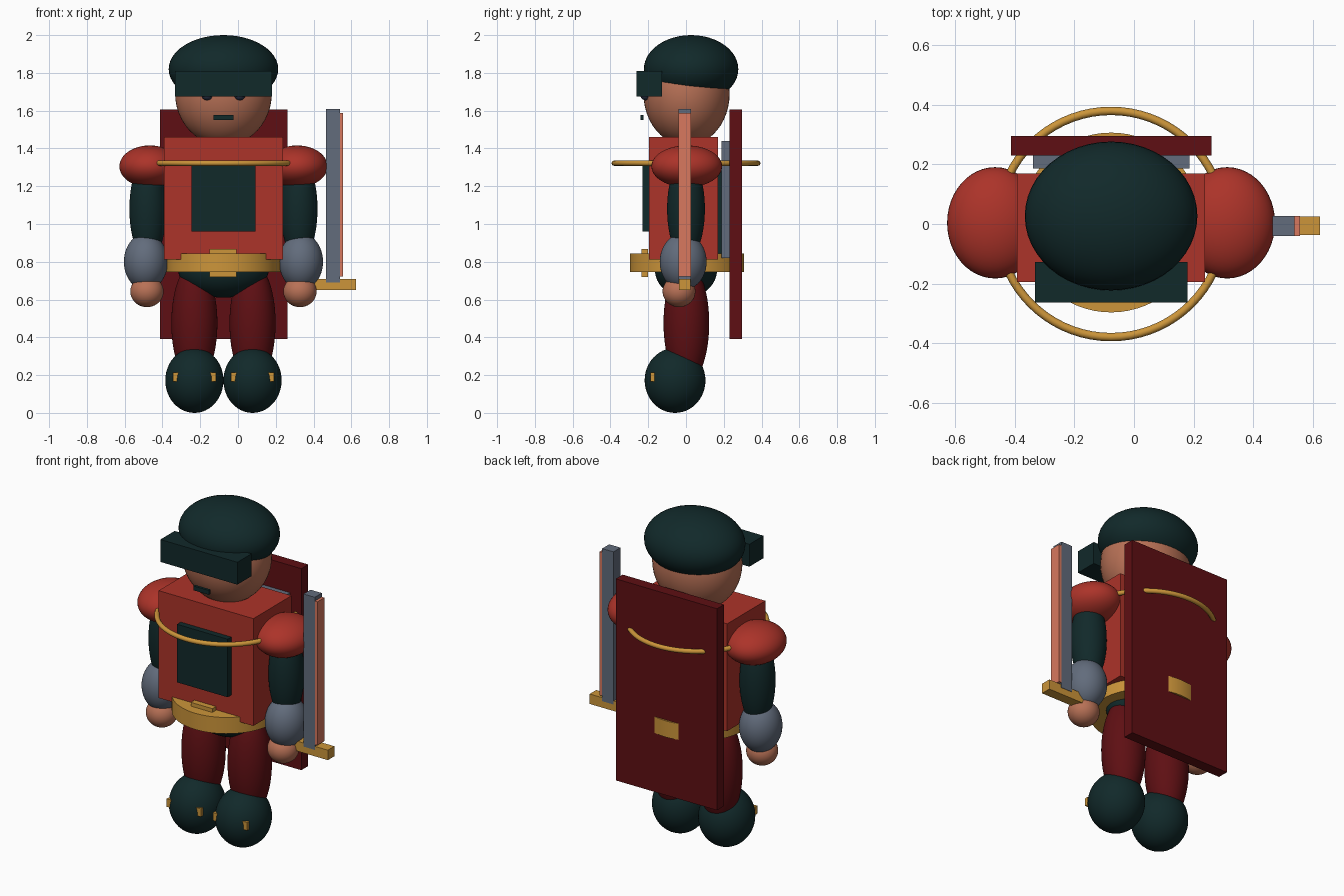
import bpy, math

if "Cube" in bpy.data.objects:
    bpy.data.objects.remove(bpy.data.objects["Cube"])

CX = -0.077  # body centre line


def material(name, rgb):
    m = bpy.data.materials.new(name)
    lin = [((c / 255 + 0.055) / 1.055) ** 2.4 for c in rgb]
    m.diffuse_color = (*lin, 1)
    m.use_nodes = True
    m.node_tree.nodes["Principled BSDF"].inputs["Base Color"].default_value = m.diffuse_color
    return m


RED = material("red", (172, 51, 41))
MAROON = material("maroon", (94, 15, 19))
TEAL = material("dark teal", (17, 41, 42))
GOLD = material("gold", (204, 149, 58))
SLATE = material("slate grey", (98, 108, 124))
SKIN = material("skin", (184, 113, 86))
CORAL = material("coral", (216, 120, 94))
NAVY = material("navy", (42, 52, 74))


def finish(name, mat, smooth=False):
    ob = bpy.context.object
    ob.name = name
    ob.data.materials.append(mat)
    bpy.ops.object.transform_apply(location=False, rotation=True, scale=True)
    if smooth:
        bpy.ops.object.shade_smooth_by_angle(angle=math.radians(40))
    return ob


def ball(name, mat, centre, radii):
    bpy.ops.mesh.primitive_uv_sphere_add(segments=48, ring_count=24, radius=1, location=centre)
    bpy.context.object.scale = radii
    return finish(name, mat, True)


def box(name, mat, x, y, z):
    """Box from (min, max) ranges."""
    r = (x, y, z)
    bpy.ops.mesh.primitive_cube_add(size=1, location=[(a + b) / 2 for a, b in r])
    bpy.context.object.scale = [b - a for a, b in r]
    return finish(name, mat)


# Head, hat and face
ball("head", SKIN, (CX, 0.003, 1.69), (0.256, 0.228, 0.275))
ball("hat", TEAL, (CX, 0.027, 1.82), (0.29, 0.25, 0.18))
box("visor", TEAL, (-0.333, 0.18), (-0.263, -0.128), (1.675, 1.81))
box("mouth", TEAL, (-0.13, -0.025), (-0.24, -0.224), (1.55, 1.576))

# Torso with chest and back plates
box("torso", RED, (-0.393, 0.239), (-0.195, 0.169), (0.813, 1.46))
box("chest_plate", TEAL, (-0.245, 0.092), (-0.23, -0.19), (0.96, 1.31))
box("back_plate", TEAL, (-0.245, 0.092), (0.16, 0.187), (0.84, 1.31))
box("backpack", SLATE, (-0.34, 0.186), (0.187, 0.235), (0.82, 1.44))
box("cape", MAROON, (-0.414, 0.261), (0.23, 0.296), (0.39, 1.605))

# Chest ring
bpy.ops.mesh.primitive_torus_add(location=(CX, 0, 1.322), major_radius=0.38,
                                 minor_radius=0.014, major_segments=72, minor_segments=12)
finish("chest_ring", GOLD, True)

# Belt, buckle and hips
bpy.ops.mesh.primitive_cylinder_add(vertices=64, radius=0.302, depth=0.098,
                                    location=(CX, 0.005, 0.795))
finish("belt", GOLD, True)
box("buckle", GOLD, (-0.15, -0.007), (-0.235, -0.2), (0.72, 0.867))
ball("hips", TEAL, (CX, 0.0, 0.76), (0.24, 0.165, 0.15))

# Paired parts, mirrored about the centre line
for side, s in (("left", -1), ("right", 1)):
    ball(side + "_eye", NAVY, (CX + s * 0.087, -0.215, 1.685), (0.03, 0.027, 0.03))
    ball(side + "_shoulder", RED, (CX + s * 0.39, 0.004, 1.305), (0.161, 0.187, 0.111))
    ball(side + "_upper_arm", TEAL, (CX + s * 0.4, 0.0, 1.08), (0.098, 0.1, 0.27))
    ball(side + "_forearm", SLATE, (CX + s * 0.411, -0.015, 0.80), (0.116, 0.124, 0.15))
    ball(side + "_hand", SKIN, (CX + s * 0.405, -0.037, 0.643), (0.088, 0.087, 0.083))
    ball(side + "_leg", MAROON, (CX + s * 0.154, 0.002, 0.475), (0.122, 0.121, 0.32))
    ball(side + "_boot", TEAL, (CX + s * 0.154, -0.058, 0.172), (0.154, 0.161, 0.172))
    bx = CX + s * 0.154
    box(side + "_boot_buckle", GOLD, (bx - 0.114, bx + 0.114), (-0.187, -0.166), (0.167, 0.215))

# Sword
box("sword_blade", SLATE, (0.465, 0.54), (-0.04, 0.027), (0.69, 1.61))
box("sword_edge", CORAL, (0.54, 0.557), (-0.04, 0.027), (0.722, 1.587))
box("sword_guard", GOLD, (0.38, 0.625), (-0.037, 0.025), (0.65, 0.71))
